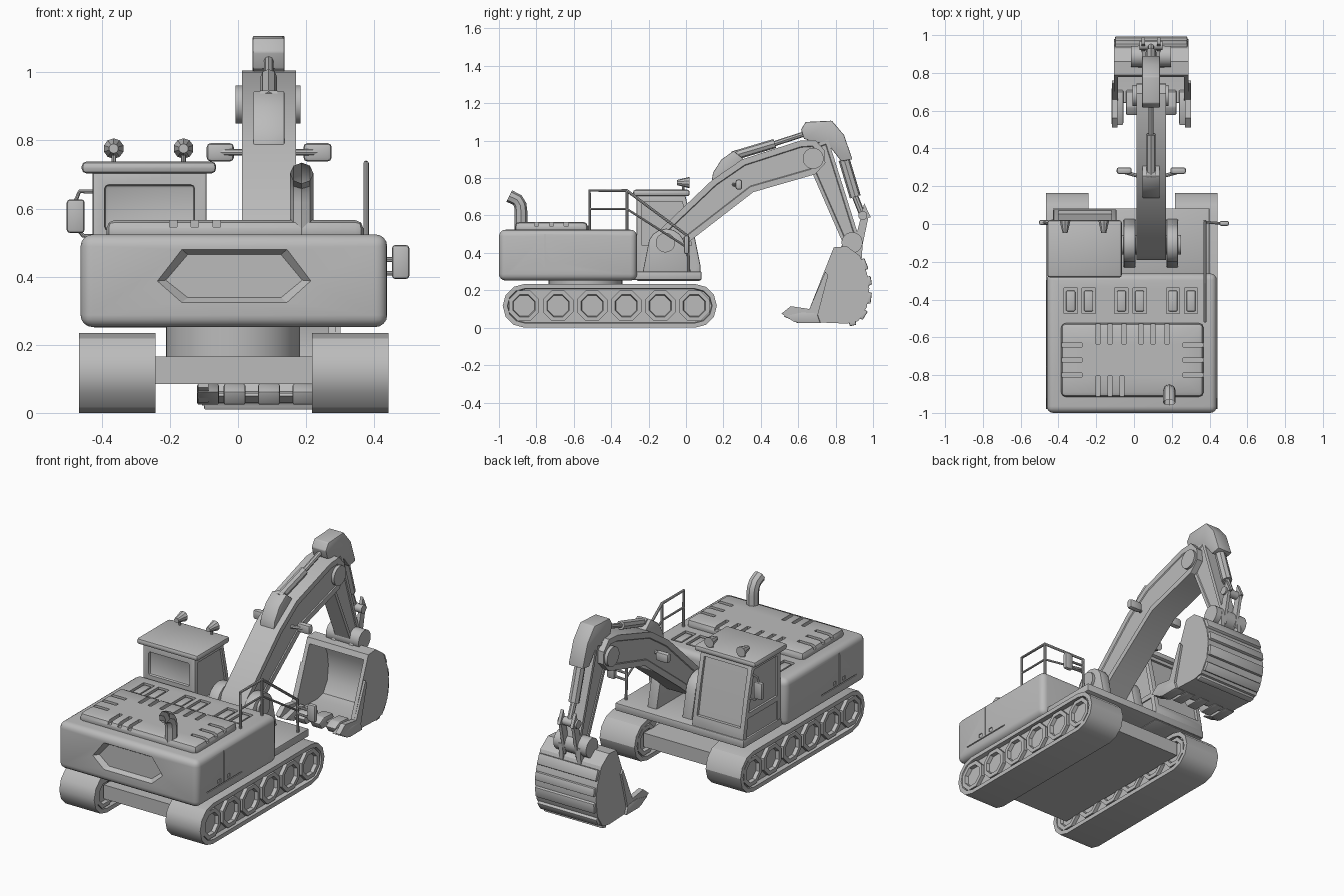
import bpy, bmesh, math
from mathutils import Vector

if "Cube" in bpy.data.objects:
    bpy.data.objects.remove(bpy.data.objects["Cube"])

grey = bpy.data.materials.new("plain_grey")
grey.diffuse_color = (0.5, 0.5, 0.5, 1)
grey.use_nodes = True
grey.node_tree.nodes["Principled BSDF"].inputs["Base Color"].default_value = grey.diffuse_color


def add(name, bm, bevel=0, seg=2):
    """Turn a bmesh into a named object, optionally with bevelled edges."""
    bmesh.ops.recalc_face_normals(bm, faces=bm.faces)
    me = bpy.data.meshes.new(name)
    bm.to_mesh(me)
    bm.free()
    ob = bpy.data.objects.new(name, me)
    bpy.context.collection.objects.link(ob)
    me.materials.append(grey)
    if bevel:
        m = ob.modifiers.new("bevel", 'BEVEL')
        m.width, m.segments, m.limit_method = bevel, seg, 'ANGLE'
        apply(ob, m)
    return ob


def apply(ob, m):
    bpy.context.view_layer.objects.active = ob
    bpy.ops.object.modifier_apply(modifier=m.name)


def cut(ob, cutter):
    m = ob.modifiers.new("cut", 'BOOLEAN')
    m.operation, m.solver, m.object = 'DIFFERENCE', 'EXACT', cutter
    apply(ob, m)
    bpy.data.objects.remove(cutter)


def boxes_bm(boxes):
    bm = bmesh.new()
    for x0, x1, y0, y1, z0, z1 in boxes:
        vs = bmesh.ops.create_cube(bm, size=1)["verts"]
        for v in vs:
            v.co = Vector(((x0 + x1) / 2 + v.co.x * (x1 - x0), (y0 + y1) / 2 + v.co.y * (y1 - y0),
                           (z0 + z1) / 2 + v.co.z * (z1 - z0)))
    return bm


def box(name, *dims, bevel=0, seg=2):
    return add(name, boxes_bm([dims]), bevel, seg)


def prism(name, pts, x0, x1, bevel=0, inset=0, depth=0.0, pick=lambda n: abs(n.x) > 0.9):
    """Side profile of (y, z) points extruded along x; picked faces get a sunk panel."""
    bm = bmesh.new()
    a, b = ([bm.verts.new((x, y, z)) for y, z in pts] for x in (x0, x1))
    bm.faces.new(a)
    bm.faces.new(b)
    for i in range(len(pts)):
        j = (i + 1) % len(pts)
        bm.faces.new((a[i], a[j], b[j], b[i]))
    bmesh.ops.recalc_face_normals(bm, faces=bm.faces)
    if inset:
        bm.normal_update()
        fs = [f for f in bm.faces if pick(f.normal)]
        bmesh.ops.inset_individual(bm, faces=fs, thickness=inset, use_even_offset=True)
        bmesh.ops.inset_individual(bm, faces=fs, thickness=0.004, depth=depth, use_even_offset=True)
    return add(name, bm, bevel)


def ring(y, z, r, n=24):
    return [(y + r * math.cos(math.tau * (i + .5) / n), z + r * math.sin(math.tau * (i + .5) / n)) for i in range(n)]


def strip(p, q, w0, w1=None):
    """Quad along p-q, with half widths at each end."""
    p, q = Vector(p), Vector(q)
    d = (q - p).normalized()
    n, w1 = Vector((-d.y, d.x)), w0 if w1 is None else w1
    return [tuple(v) for v in (p + n * w0, q + n * w1, q - n * w1, p - n * w0)]


def tube(name, pts, r, caps=True):
    cu = bpy.data.curves.new(name, 'CURVE')
    cu.dimensions, cu.bevel_depth, cu.bevel_resolution, cu.use_fill_caps = '3D', r, 2, caps
    sp = cu.splines.new('POLY')
    sp.points.add(len(pts) - 1)
    for p, c in zip(sp.points, pts):
        p.co = (*c, 1)
    ob = bpy.data.objects.new(name, cu)
    bpy.context.collection.objects.link(ob)
    cu.materials.append(grey)
    bpy.ops.object.select_all(action='DESELECT')
    ob.select_set(True)
    bpy.context.view_layer.objects.active = ob
    bpy.ops.object.convert(target='MESH')


# Tracks with wheels on both faces
R, YA, YB = 0.117, -0.863, 0.048
loop = [(YB + R * math.cos(t), R + R * math.sin(t)) for t in [math.pi * (i / 6 - .5) for i in range(7)]]
loop += [(YA - R * math.cos(t), R - R * math.sin(t)) for t in [math.pi * (i / 6 - .5) for i in range(7)]]
for side, x0, x1 in (("left", -0.467, -0.242), ("right", 0.217, 0.442)):
    prism(side + "_track", loop, x0, x1, inset=0.024, depth=-0.025)
    for i in range(6):
        prism(side + "_wheel", ring(-0.866 + i * 0.182, R, 0.088, 8), x0 + .004, x1 - .004, inset=0.022, depth=-0.02)

# Undercarriage and turntable
box("undercarriage", -0.25, 0.225, -0.88, 0.07, 0.085, 0.166)
bm = bmesh.new()
bmesh.ops.create_cone(bm, cap_ends=True, segments=40, radius1=0.197, radius2=0.197, depth=0.12)
bmesh.ops.translate(bm, verts=bm.verts, vec=(-0.015, -0.537, 0.21))
add("turntable", bm)
box("deck", -0.43, 0.40, -0.30, 0.083, 0.255, 0.30, bevel=0.006)

# Engine body with rear hexagon recess, top vents and side seams
body = box("engine_body", -0.462, 0.438, -1.0, -0.262, 0.252, 0.524, bevel=0.035, seg=4)
hexa = [(-.239, .387), (-.166, .481), (.145, .481), (.216, .387), (.145, .323), (-.166, .323)]
bm = bmesh.new()
front = [bm.verts.new((x, -1.002, z)) for x, z in hexa]
back = [bm.verts.new((-.012 + (x + .012) * .88, -.975, .4 + (z - .4) * .8)) for x, z in hexa]
bm.faces.new(front)
bm.faces.new(back)
for i in range(6):
    j = (i + 1) % 6
    bm.faces.new((front[i], front[j], back[j], back[i]))
cut(body, add("hexagon_cutter", bm))
vents = [(x - .035, x + .035, -.475, -.34, .508, .6) for x in (-.335, -.24, -.067, .03, .206, .302)]
for s in (-.465, .441):
    vents += [(s - .008, s + .008, -.757, -.752, .32, .50), (s - .008, s + .008, -.91, -.59, .312, .318)]
    vents += [(s - .008, s + .008, y - .013, y + .013, .328, .35) for y in (-.795, -.71)]
cut(body, add("vent_cutter", boxes_bm(vents)))
for x in (-.335, -.24, -.067, .03, .206, .302):
    box("vent_cover", x - .024, x + .024, -.462, -.353, .50, .522, bevel=0.006)

# Raised hood with slots around its edge
hood = box("hood", -0.386, 0.368, -0.915, -0.525, 0.50, 0.566, bevel=0.024, seg=2)
slots = [(x - .011, x + .011, -.635, -.50, .545, .6) for x in (-.19, -.127, -.053, .037, .1, .175)]
slots += [(x - .011, x + .011, -.95, -.805, .545, .6) for x in (-.19, -.127, -.063)]
for y in (-.64, -.72, -.80):
    slots += [(-.42, -.275, y - .011, y + .011, .545, .6), (.26, .41, y - .011, y + .011, .545, .6)]
cut(hood, add("slot_cutter", boxes_bm(slots)))

# Exhaust pipe
tube("exhaust", [(.187, -.882, .51), (.187, -.882, .62), (.187, -.886, .655), (.187, -.902, .683),
                 (.187, -.945, .704)], 0.034, caps=False)

# Cab with windows, roof and roof lamps
cab = prism("cab", [(-.265, .25), (-.265, .715), (-.005, .715), (.04, .52), (.078, .33), (.078, .25)],
            -.427, -.092, bevel=0.008)
box_win = boxes_bm([(-.392, -.127, -.30, -.25, .535, .67)])
cut(cab, add("rear_window_cutter", box_win, 0.012))
for x in (-.427, -.092):
    cut(cab, prism("side_window_cutter", [(-.235, .44), (-.235, .675), (-.02, .675), (.03, .44)], x - .012, x + .012))
    cut(cab, prism("door_panel_cutter", [(-.235, .29), (-.235, .41), (.036, .41), (.055, .29)], x - .007, x + .007))
cut(cab, prism("windscreen_cutter", [(-.011, .68), (.022, .53), (.054, .36), (.15, .36), (.15, .68)], -.40, -.12))
box("cab_roof", -.459, -.064, -.283, .02, .703, .738, bevel=0.014)
for x in (-.365, -.16):
    bm = bmesh.new()
    bmesh.ops.create_cone(bm, cap_ends=True, segments=10, radius1=0.03, radius2=0.014, depth=0.065)
    for v in bm.verts:
        v.co = Vector((v.co.x + x, -.015 - v.co.z, v.co.y + .776))
    add("roof_lamp", bm)
    tube("lamp_stalk", [(x, -.015, .73), (x, -.015, .77)], 0.007)

# Mirrors
box("left_mirror", -.503, -.45, -.005, .022, .528, .627, bevel=0.01)
tube("left_mirror_arm", [(-.42, -.01, .65), (-.465, .005, .65), (-.478, .008, .62)], 0.006)
tube("left_mirror_brace", [(-.42, .02, .52), (-.455, .012, .52), (-.47, .008, .54)], 0.006)
box("right_mirror", .452, .503, -.01, .016, .393, .493, bevel=0.01)
tube("right_mirror_arm", [(.38, .01, .45), (.46, .003, .45)], 0.007)
tube("right_mirror_brace", [(.38, .01, .41), (.46, .003, .41)], 0.007)

# Handrail
X = .376
tube("rail_top", [(X, -.515, .51), (X, -.515, .733), (X, -.316, .733), (X, .01, .49), (X, .015, .28)], 0.008)
tube("rail_middle", [(X, -.515, .635), (X, -.316, .635), (X, .005, .43)], 0.006)
tube("rail_post", [(X, -.316, .51), (X, -.316, .733)], 0.008)

# Boom foot brackets
for x0, x1 in ((-.055, .008), (.172, .233)):
    arc = [(-.105 + .1 * math.cos(t), .43 + .1 * math.sin(t)) for t in [math.pi * i / 8 for i in range(9)]]
    prism("boom_bracket", [(.03, .28)] + arc + [(-.235, .28)], x0, x1, bevel=0.006)
prism("boom_foot_pin", ring(-.11, .455, .052), -.07, .248)

# Boom with sunk side panels, hinge pin and ram mount
prism("boom", [(-.19, .43), (-.165, .50), (.14, .79), (.30, .90), (.61, 1.0), (.69, 1.005), (.74, .95), (.745, .88),
               (.69, .82), (.36, .725), (.03, .47), (-.07, .385), (-.15, .375)],
      .012, .17, inset=0.032, depth=-0.005)
prism("boom_end_pin", ring(.68, .905, .056), -.007, .183)
prism("ram_mount", [(.135, .77), (.145, .83), (.19, .90), (.255, .945), (.31, .90)], .045, .136, bevel=0.004)
prism("boom_ram_lug", ring(.262, .925, .022, 12), .065, .116)
tube("boom_ram", [(.09, .25, .918), (.09, .475, .985)], 0.025)
tube("boom_ram_rod", [(.09, .47, .983), (.09, .66, 1.045)], 0.014)

# Boom lamps
for x0, x1, xi in ((-.092, -.012, .02), (.192, .275, .16)):
    box("boom_lamp", x0, x1, .265, .30, .738, .792, bevel=0.012)
    tube("boom_lamp_arm", [((x0 + x1) / 2, .275, .765), (xi, .255, .765)], 0.010)

# Stick with head, ram and link
prism("stick", strip((.69, .98), (.887, .455), .075, .045), .043, .137, inset=0.018, depth=-0.005)
prism("stick_head", [(.615, 1.06), (.64, 1.10), (.78, 1.107), (.845, 1.03), (.89, .90), (.83, .89), (.76, .98),
                     (.70, .99), (.63, 1.01)], .043, .137, bevel=0.005)
tube("bucket_ram", [(.09, .845, .90), (.09, .905, .70)], 0.03)
tube("bucket_ram_rod", [(.09, .905, .70), (.09, .945, .60)], 0.017)
for x in (.04, .122):
    prism("bucket_link", strip((.93, .655), (.965, .58), .025) [:2] + [(.975, .59), (.935, .40), (.90, .45)], x, x + .018)
prism("link_pin", ring(.945, .60, .024, 14), .03, .15)
prism("bucket_pin", ring(.888, .455, .056), -.016, .195)

# Bucket: hollow shell with back ribs, side cutters and teeth
outer = [(.79, .43), (.64, .05), (.67, .03), (.86, .022), (.92, .035), (.967, .11), (.98, .21), (.968, .29),
         (.93, .385), (.86, .435)]
inner = [(.68, .40), (.54, .062), (.85, .05), (.905, .063), (.943, .125), (.953, .21), (.943, .28), (.91, .36), (.85, .40)]
bucket = prism("bucket", outer, -.106, .288)
cut(bucket, prism("bucket_cutter", inner, -.084, .266))
for p, q in zip(outer[3:8], outer[4:9]):
    p, q = Vector(p), Vector(q)
    prism("bucket_rib", strip(p.lerp(q, .2), p.lerp(q, .8), .017, .017), -.10, .282, bevel=0.006)
for x in (.02, .135):
    prism("bucket_ear", [(.82, .41), (.85, .48), (.90, .50), (.945, .46), (.94, .37)], x, x + .026)
for x in (-.117, .271):
    prism("side_cutter", [(.51, .075), (.56, .115), (.66, .10), (.745, .30), (.76, .28), (.70, .05), (.58, .03)], x, x + .03)
for x in (-.088, -.01, .091, .192, .27):
    reach = .52 if abs(x - .091) > .15 else .575
    prism("tooth", [(reach, .062), (.62, .085), (.70, .08), (.72, .024), (.60, .024)], x - .032, x + .032, bevel=0.006)

# Smooth shading with crisp edges
bpy.ops.object.select_all(action='SELECT')
bpy.context.view_layer.objects.active = body
bpy.ops.object.shade_smooth_by_angle(angle=math.radians(30))
